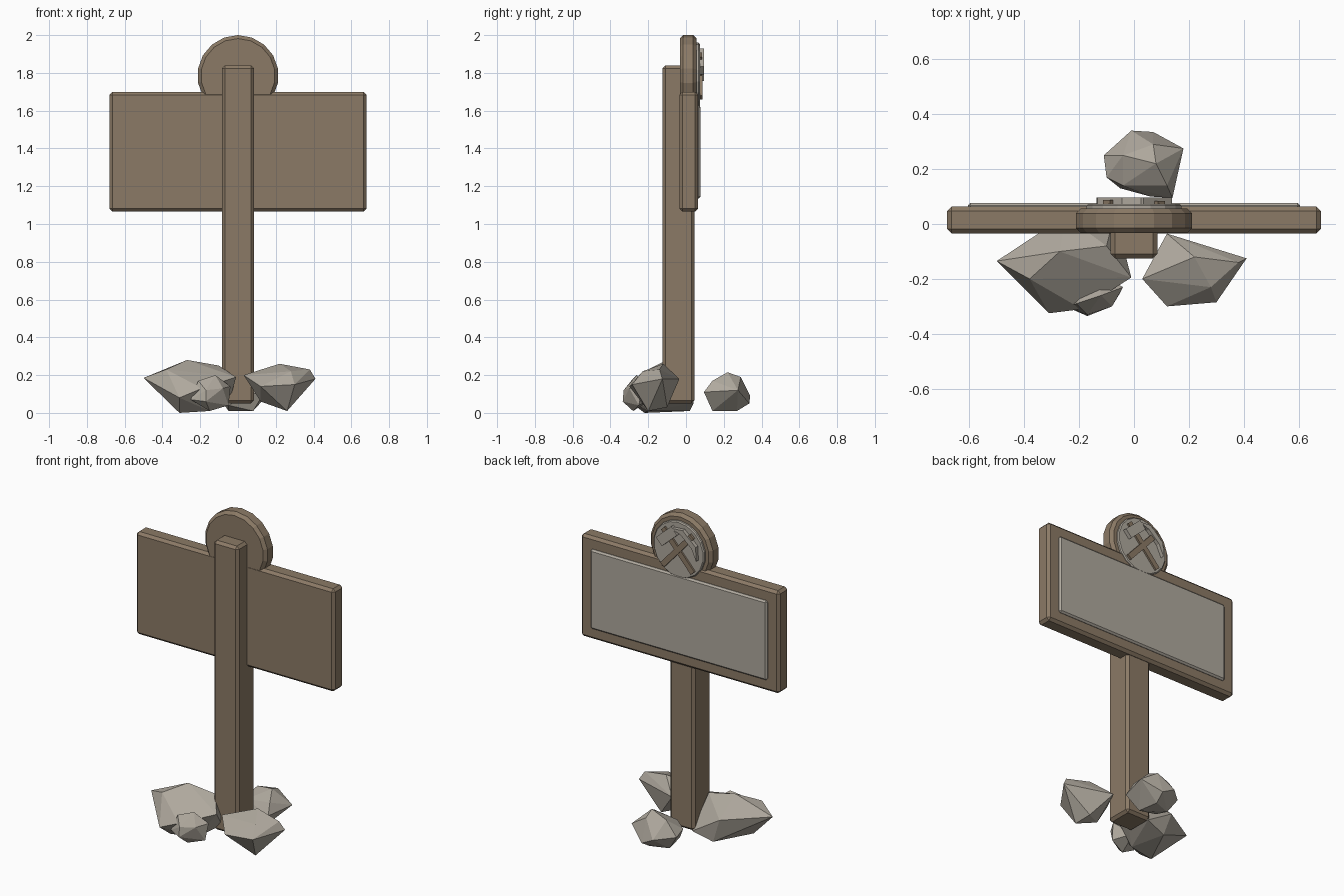
import bpy, bmesh
from math import pi, radians
from mathutils import Matrix, Vector

if "Cube" in bpy.data.objects:
    bpy.data.objects.remove(bpy.data.objects["Cube"], do_unlink=True)


def material(name, rgb):
    m = bpy.data.materials.new(name)
    m.use_nodes = True
    m.diffuse_color = (*rgb, 1)
    m.node_tree.nodes["Principled BSDF"].inputs["Base Color"].default_value = (*rgb, 1)
    return m


WOOD = material("brown wood", (0.26, 0.195, 0.133))
STONE = material("grey stone", (0.43, 0.395, 0.34))


def finish(name, bm, mat, bevel=0):
    if bevel:
        sharp = [e for e in bm.edges if e.calc_face_angle(0) > radians(30)]
        bmesh.ops.bevel(bm, geom=sharp, offset=bevel, segments=1, affect='EDGES')
    bmesh.ops.recalc_face_normals(bm, faces=bm.faces)
    mesh = bpy.data.meshes.new(name)
    bm.to_mesh(mesh)
    bm.free()
    mesh.materials.append(mat)
    ob = bpy.data.objects.new(name, mesh)
    bpy.context.collection.objects.link(ob)
    return ob


def box(name, lo, hi, mat, bevel=0):
    lo, hi = Vector(lo), Vector(hi)
    bm = bmesh.new()
    bmesh.ops.create_cube(bm, size=1)
    bmesh.ops.scale(bm, vec=hi - lo, verts=bm.verts)
    bmesh.ops.translate(bm, vec=(lo + hi) / 2, verts=bm.verts)
    return finish(name, bm, mat, bevel)


def disc(name, z, radius, y0, y1, sides, mat, bevel):
    bm = bmesh.new()
    spin = Matrix.Translation((0, (y0 + y1) / 2, z)) @ Matrix.Rotation(pi / 2, 4, 'X')
    bmesh.ops.create_cone(bm, cap_ends=True, segments=sides, radius1=radius,
                          radius2=radius, depth=y1 - y0, matrix=spin)
    return finish(name, bm, mat, bevel)


def outline_plate(name, points, y0, y1, angle, mat):
    """Extrude an outline drawn in the badge plane, turned about the badge centre."""
    bm = bmesh.new()
    face = bm.faces.new([bm.verts.new((x, y0, z)) for x, z in points])
    new = bmesh.ops.extrude_face_region(bm, geom=[face])["geom"]
    bmesh.ops.translate(bm, vec=(0, y1 - y0, 0),
                        verts=[v for v in new if isinstance(v, bmesh.types.BMVert)])
    bm.transform(Matrix.Translation((0, 0, BADGE_Z)) @ Matrix.Rotation(radians(angle), 4, 'Y'))
    return finish(name, bm, mat)


def rock(name, points):
    bm = bmesh.new()
    for p in points:
        bm.verts.new(p)
    hull = bmesh.ops.convex_hull(bm, input=bm.verts)
    bmesh.ops.delete(bm, geom=list(set(hull["geom_interior"])), context='VERTS')
    return finish(name, bm, STONE)


# Post and sign board
box("post", (-.085, -.125, .05), (.085, .045, 1.84), WOOD, .016)
box("sign_board", (-.68, -.034, 1.065), (.68, .064, 1.7), WOOD, .016)
box("sign_panel", (-.605, .05, 1.135), (.605, .077, 1.627), STONE, .01)

# Round badge on top
BADGE_Z = 1.785
disc("badge_rim", BADGE_Z, .215, -.033, .056, 18, WOOD, .018)
disc("badge_face", BADGE_Z, .175, .04, .073, 18, STONE, .006)


# Crossed hammer and pick
def bar(half, low, high):
    return [(-half, low), (half, low), (half, high), (-half, high)]


outline_plate("hammer_handle", bar(.017, -.155, .15), .066, .084, 42, WOOD)
outline_plate("pick_handle", bar(.017, -.155, .15), .066, .087, -42, WOOD)
outline_plate("hammer_head", bar(.07, .07, .13), .066, .096, 42, STONE)
pick = [(-.12, .07), (-.05, .1), (.05, .1), (.12, .07), (.06, .132), (-.06, .132)]
outline_plate("pick_head", pick, .066, .096, -42, STONE)

# Rocks around the foot
rock("large_rock", [
    (-.5, -.135, .185), (-.27, -.1, .28), (-.38, -.2, .23), (-.1, -.08, .25),
    (-.01, -.195, .19), (-.31, -.325, .08), (-.19, -.31, .13), (-.31, -.22, 0),
    (-.15, -.2, .01), (-.07, .04, .05), (-.25, .03, .16), (-.2, .02, .01),
    (-.04, -.1, .08)])
rock("small_rock", [
    (-.25, -.3, .07), (-.21, -.29, .17), (-.12, -.26, .2), (-.04, -.23, .14),
    (-.05, -.25, .04), (-.15, -.28, .01), (-.17, -.335, .06), (-.08, -.3, .13),
    (-.17, -.33, .12), (-.14, -.17, .08)])
rock("right_rock", [
    (.03, -.2, .2), (.12, -.035, .18), (.22, -.12, .26), (.38, -.14, .23),
    (.41, -.125, .18), (.3, -.285, .15), (.12, -.3, .14), (.28, -.23, .22),
    (.26, -.2, .01), (.12, -.18, .06), (.24, -.1, .03)])
rock("back_rock", [
    (-.11, .25, .1), (-.1, .17, .12), (-.01, .34, .09), (.07, .335, .05),
    (.18, .275, .12), (.14, .095, .11), (.06, .1, .1), (-.04, .25, .19),
    (.08, .22, .215), (.07, .29, .19), (-.04, .14, .15), (.12, .14, .17),
    (.06, .27, .01), (-.05, .23, .01), (.08, .14, .01), (-.05, .13, .04)])
